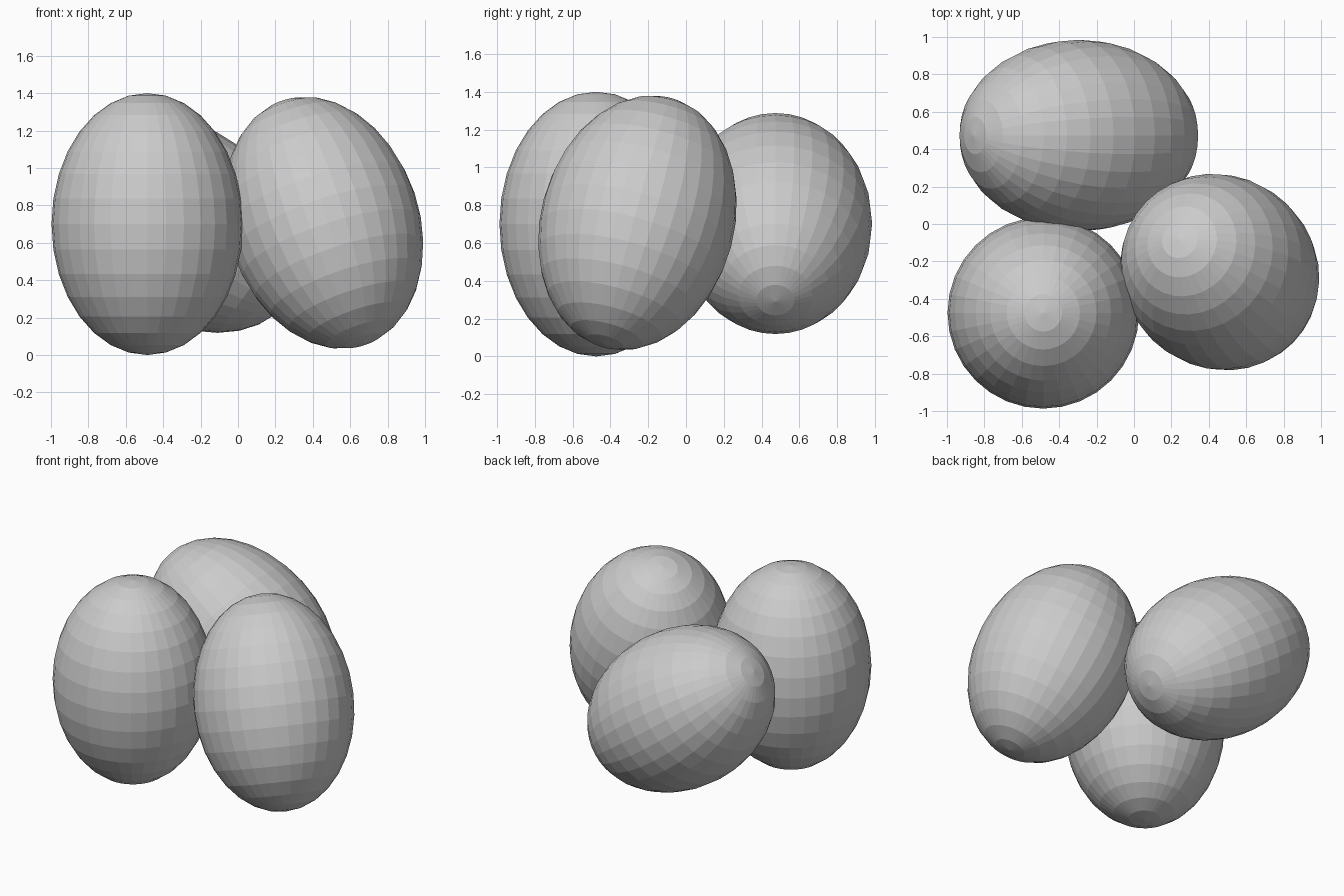
import bpy
from mathutils import Vector

if "Cube" in bpy.data.objects:
    bpy.data.objects.remove(bpy.data.objects["Cube"])


def egg(name, center, axis, radius=0.512, half_length=0.7):
    """Flat-shaded elongated sphere whose long axis points along `axis`."""
    bpy.ops.mesh.primitive_uv_sphere_add(segments=32, ring_count=16, radius=1, location=center)
    ob = bpy.context.object
    ob.name = name
    ob.scale = (radius, radius, half_length)
    ob.rotation_euler = Vector((0, 0, 1)).rotation_difference(Vector(axis).normalized()).to_euler()
    return ob


# upright egg, leaning egg and toppled egg
egg("upright_egg", (-0.485, -0.475, 0.70), (0, 0, 1))
egg("leaning_egg", (0.458, -0.257, 0.707), (-0.31, 0.25, 0.917))
egg("toppled_egg", (-0.295, 0.473, 0.703), (-0.807, 0, 0.59))
